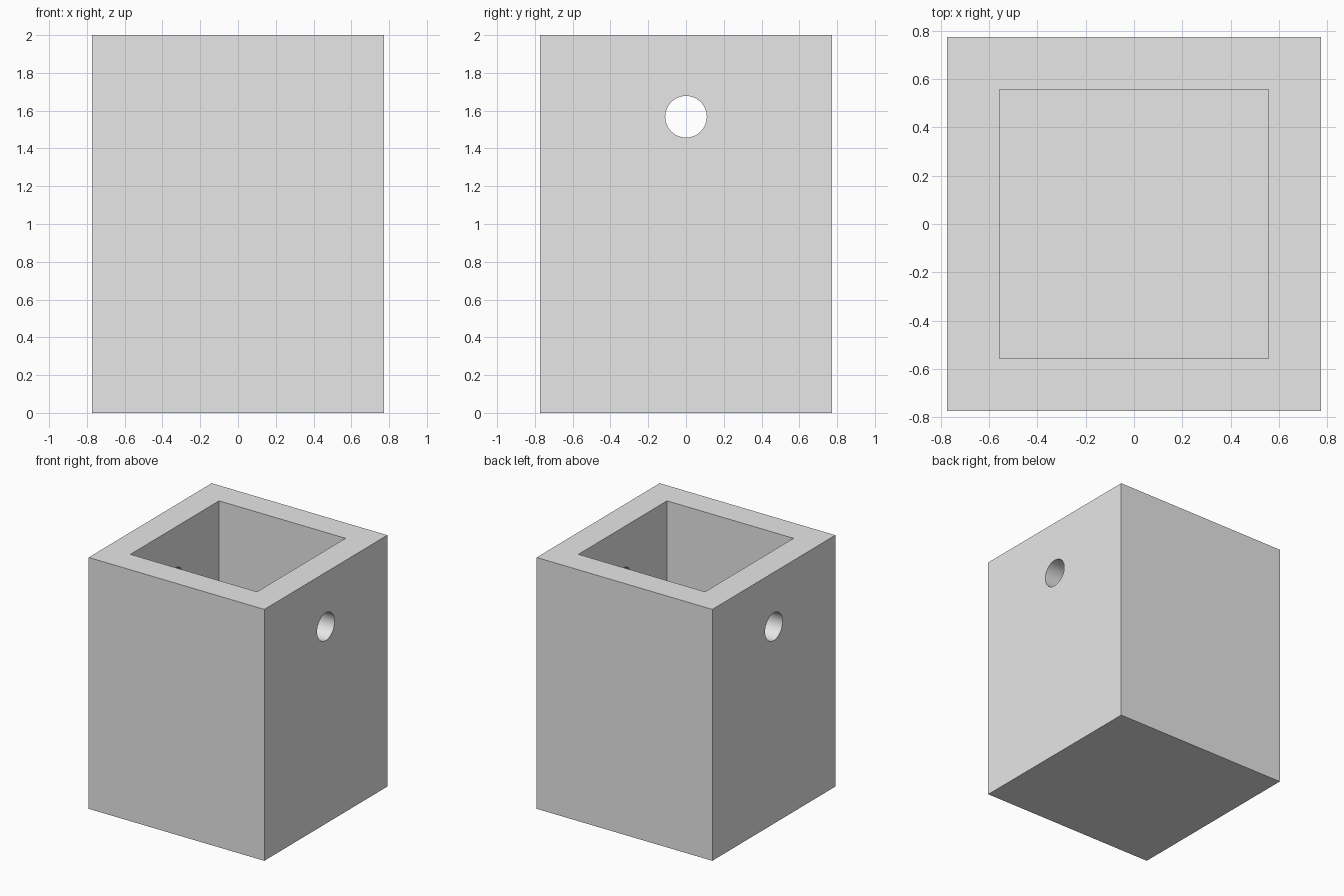
import bpy
import math

cube = bpy.data.objects.get("Cube")
if cube:
    bpy.data.objects.remove(cube, do_unlink=True)

HALF, HEIGHT = 0.773, 2.0        # outer block
INNER, FLOOR = 0.557, 0.216      # square cavity
HOLE_R, HOLE_Z = 0.11, 1.568     # cross bore

# Plain grey material
grey = bpy.data.materials.new("light_grey")
grey.use_nodes = True
colour = (0.8, 0.8, 0.8, 1.0)
grey.diffuse_color = colour
grey.node_tree.nodes["Principled BSDF"].inputs["Base Color"].default_value = colour


def box(name, half, z0, z1):
    bpy.ops.mesh.primitive_cube_add(size=1, location=(0, 0, (z0 + z1) / 2))
    ob = bpy.context.object
    ob.name = name
    ob.scale = (2 * half, 2 * half, z1 - z0)
    bpy.ops.object.transform_apply(location=True, rotation=True, scale=True)
    ob.data.materials.append(grey)
    return ob


def cut(target, cutter):
    mod = target.modifiers.new(cutter.name, 'BOOLEAN')
    mod.operation = 'DIFFERENCE'
    mod.solver = 'EXACT'
    mod.object = cutter
    bpy.context.view_layer.objects.active = target
    bpy.ops.object.modifier_apply(modifier=mod.name)
    bpy.data.objects.remove(cutter, do_unlink=True)


# Open-topped square container
body = box("container_body", HALF, 0, HEIGHT)
cut(body, box("cavity_cutter", INNER, FLOOR, HEIGHT + 0.2))

# Round hole through both side walls
bpy.ops.mesh.primitive_cylinder_add(vertices=64, radius=HOLE_R, depth=2,
                                    location=(0, 0, HOLE_Z),
                                    rotation=(0, math.pi / 2, 0))
bore = bpy.context.object
bore.name = "bore_cutter"
bore.data.materials.append(grey)
cut(body, bore)

# Smooth bore, sharp box edges
bpy.ops.object.select_all(action='DESELECT')
body.select_set(True)
bpy.context.view_layer.objects.active = body
bpy.ops.object.shade_smooth_by_angle(angle=math.radians(30))
